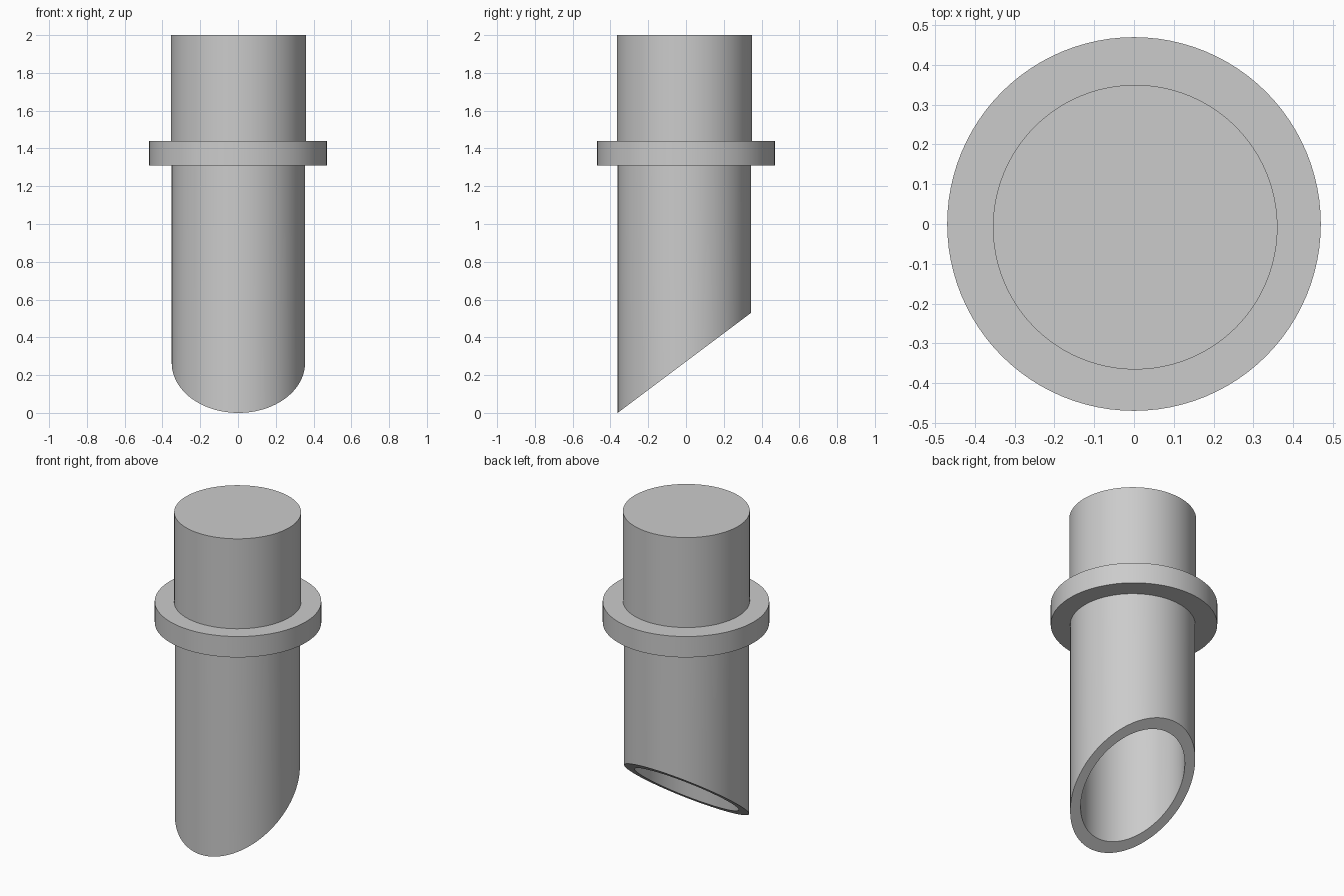
import bpy, bmesh, math

cube = bpy.data.objects.get("Cube")
if cube:
    bpy.data.objects.remove(cube, do_unlink=True)

SIDES = 96
grey = bpy.data.materials.new("plain_grey")
grey.use_nodes = True
color = (0.6, 0.6, 0.6, 1)
grey.diffuse_color = color
grey.node_tree.nodes["Principled BSDF"].inputs["Base Color"].default_value = color


def finish(name, bm):
    bmesh.ops.recalc_face_normals(bm, faces=bm.faces)
    mesh = bpy.data.meshes.new(name)
    bm.to_mesh(mesh)
    bm.free()
    mesh.materials.append(grey)
    obj = bpy.data.objects.new(name, mesh)
    bpy.context.collection.objects.link(obj)
    bpy.ops.object.select_all(action="DESELECT")
    obj.select_set(True)
    bpy.context.view_layer.objects.active = obj
    bpy.ops.object.shade_smooth_by_angle(angle=math.radians(30))


def ring(bm, x, y, radius, height):
    """Circle of vertices whose height may depend on y."""
    verts = []
    for i in range(SIDES):
        a = math.tau * i / SIDES
        py = y + radius * math.sin(a)
        verts.append(bm.verts.new((x + radius * math.cos(a), py, height(py))))
    return verts


def bridge(bm, a, b):
    for i in range(SIDES):
        j = (i + 1) % SIDES
        bm.faces.new((a[i], a[j], b[j], b[i]))


def disc(name, x, y, radius, bottom, top):
    bm = bmesh.new()
    low = ring(bm, x, y, radius, lambda py: bottom)
    high = ring(bm, x, y, radius, lambda py: top)
    bridge(bm, low, high)
    bm.faces.new(low)
    bm.faces.new(high)
    finish(name, bm)


FLANGE_BOTTOM, FLANGE_TOP = 1.31, 1.44
TUBE_X, TUBE_Y, TUBE_R, BORE_R = 0.002, -0.009, 0.353, 0.294


def slant(py):
    return 0.75 * (py - TUBE_Y + TUBE_R)


# Solid upper plug and collar
disc("upper_plug", 0.003, -0.008, 0.358, FLANGE_TOP, 2)
disc("collar", 0, 0, 0.47, FLANGE_BOTTOM, FLANGE_TOP)

# Hollow lower tube with a slanted mouth, closed above by the collar
bm = bmesh.new()
rings = [ring(bm, TUBE_X, TUBE_Y, r, h) for r, h in (
    (TUBE_R, lambda py: FLANGE_BOTTOM), (TUBE_R, slant),
    (BORE_R, slant), (BORE_R, lambda py: FLANGE_BOTTOM))]
for a, b in zip(rings, rings[1:]):
    bridge(bm, a, b)
finish("slanted_tube", bm)
